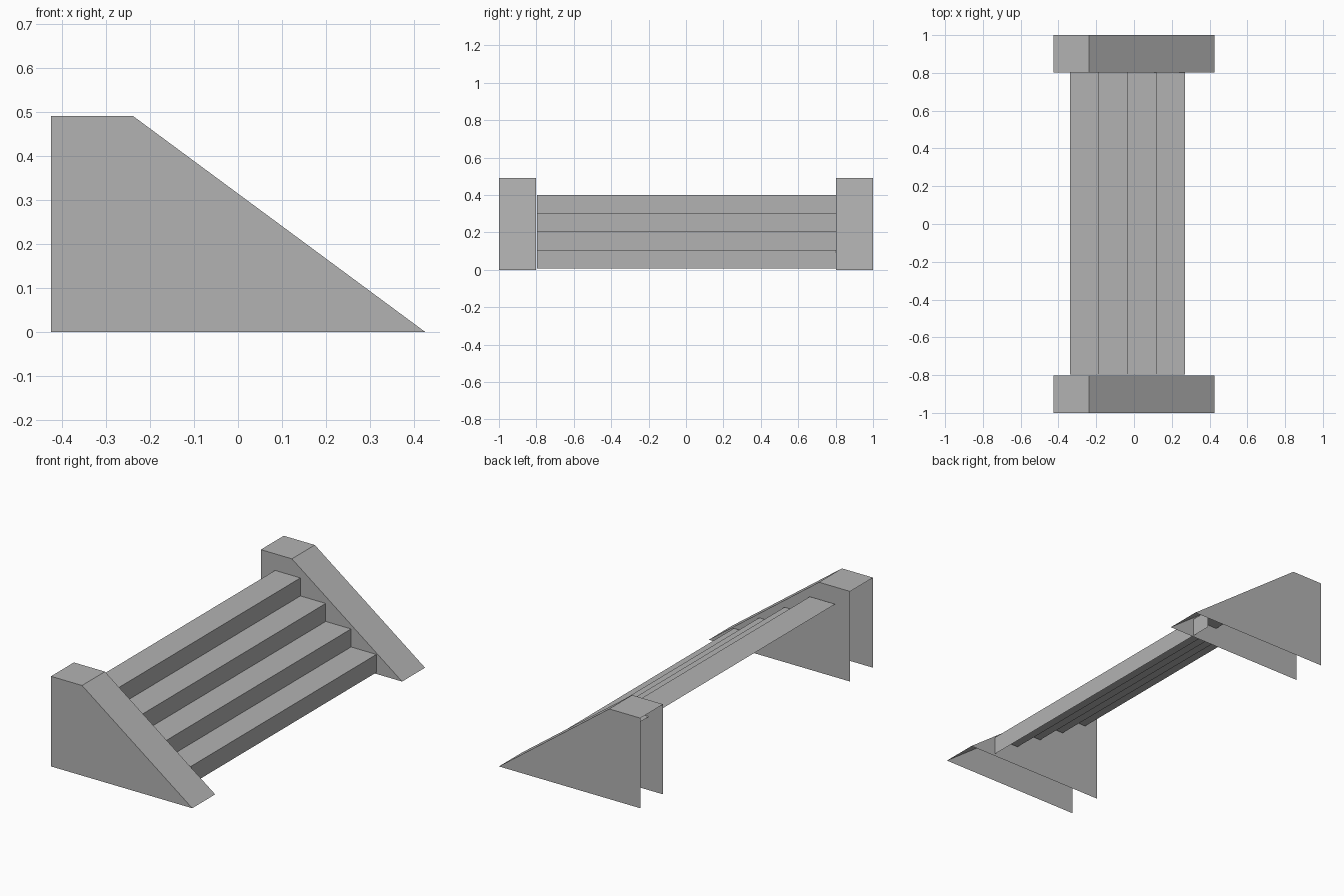
import bpy
import bmesh

cube = bpy.data.objects.get("Cube")
if cube:
    bpy.data.objects.remove(cube, do_unlink=True)

stone = bpy.data.materials.new("grey_stone")
stone.use_nodes = True
grey = (0.45, 0.45, 0.45, 1)
stone.diffuse_color = grey
stone.node_tree.nodes["Principled BSDF"].inputs["Base Color"].default_value = grey


def sweep(name, profile, y0, y1, walls=False):
    """Open sheet along an xz profile, optionally with side walls."""
    bm = bmesh.new()
    near = [bm.verts.new((x, y0, z)) for x, z in profile]
    far = [bm.verts.new((x, y1, z)) for x, z in profile]
    for i in range(len(profile) - 1):
        bm.faces.new((near[i], near[i + 1], far[i + 1], far[i]))
    if walls:
        bm.faces.new(near[::-1])
        bm.faces.new(far)
    bm.normal_update()
    mesh = bpy.data.meshes.new(name)
    bm.to_mesh(mesh)
    bm.free()
    mesh.materials.append(stone)
    obj = bpy.data.objects.new(name, mesh)
    bpy.context.collection.objects.link(obj)


# Hollow side walls: open underneath and at the back
FOOT, TOP = 0.425, 0.49
# the bottom back corner closes each wall outline
def side_wall(name, y0, y1):
    sweep(name, [(-FOOT, TOP), (-0.238, TOP), (FOOT, 0)], y0, y1)
    for label, y, flip in (("near", y0, False), ("far", y1, True)):
        outline = [(-FOOT, 0), (FOOT, 0), (-0.238, TOP), (-FOOT, TOP)]
        if flip:
            outline.reverse()
        mesh = bpy.data.meshes.new(f"{name}_{label}_face")
        mesh.from_pydata([(x, y, z) for x, z in outline], [], [range(4)])
        mesh.materials.append(stone)
        obj = bpy.data.objects.new(mesh.name, mesh)
        bpy.context.collection.objects.link(obj)


side_wall("front_side_wall", -1, -0.803)
side_wall("back_side_wall", 0.803, 1)

# Four steps as one folded sheet, running on into the back side wall
STEPS, RUN, RISE = 4, 0.1523, 0.098
x, z = -0.339, 0.4
profile = [(x, z)]
for _ in range(STEPS):
    x += RUN
    profile.append((x, z))
    z -= RISE
    profile.append((x, z))
sweep("steps", profile, -0.797, 0.92)
